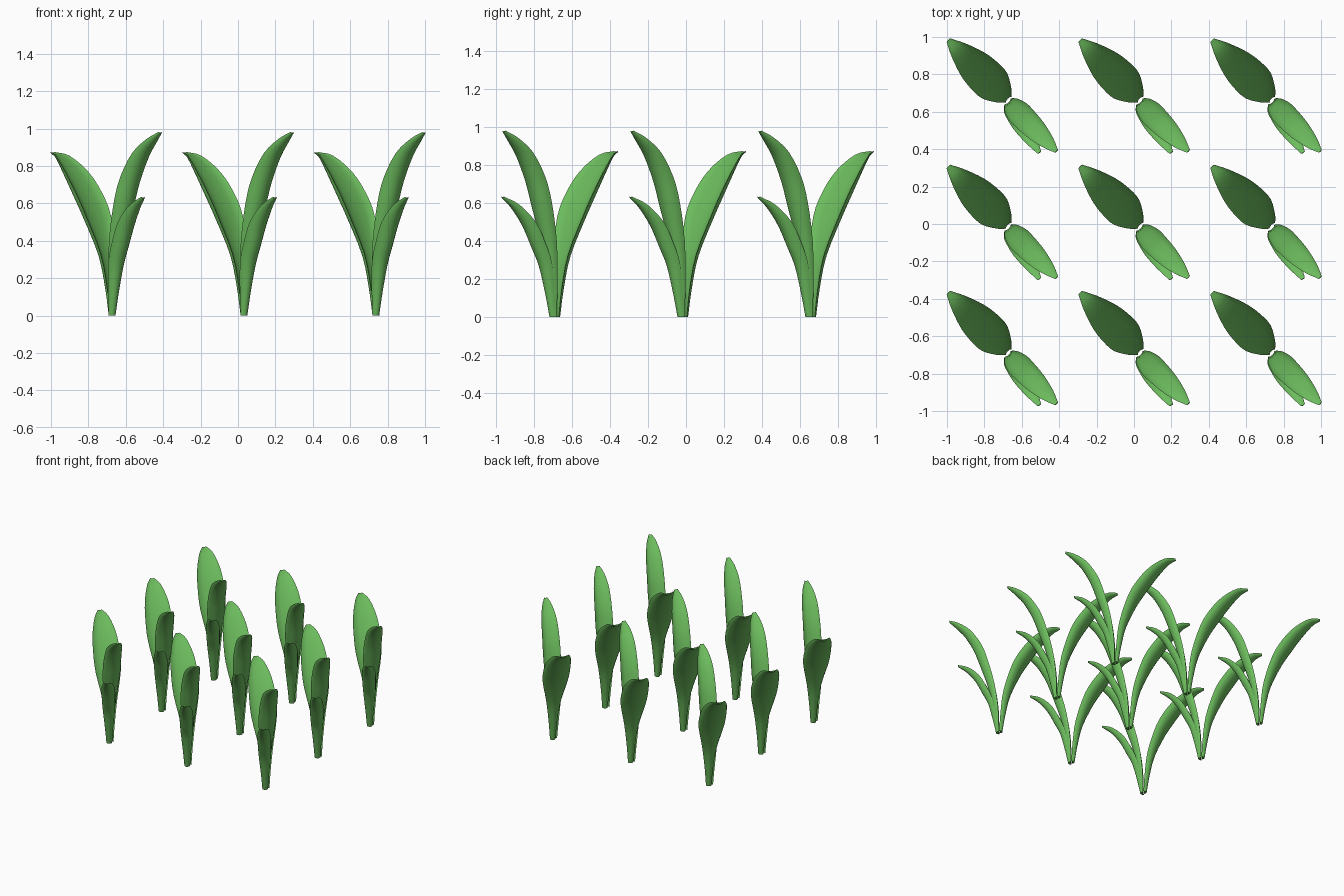
import bpy, bmesh, math
from mathutils import Vector

if "Cube" in bpy.data.objects:
    bpy.data.objects.remove(bpy.data.objects["Cube"])

green = bpy.data.materials.new("leaf_green")
green.diffuse_color = (0.15, 0.5, 0.11, 1)
green.use_nodes = True
green.node_tree.nodes["Principled BSDF"].inputs["Base Color"].default_value = green.diffuse_color

PITCH_X, PITCH_Y = 0.705, 0.675
STEPS = 3          # rings between control rows
OUTER, INNER = 10, 6

# name: root (x, y), heading (x, y), rows of (reach, height, half width, bulge)
LEAVES = {
    "back_leaf": ((0.035, -0.01), (-0.325, 0.32), [
        (0, 0, .02, .022), (.01, .15, .032, .035), (.035, .33, .055, .05),
        (.105, .53, .095, .065), (.18, .66, .1, .068), (.27, .77, .088, .055),
        (.375, .855, .052, .03), (.452, .875, .014, .01)]),
    "tall_leaf": ((0.03, -0.02), (0.26, -0.265), [
        (0, 0, .02, .02), (.005, .2, .03, .035), (.03, .4, .05, .052),
        (.08, .6, .065, .065), (.13, .74, .065, .065), (.215, .87, .058, .05),
        (.305, .945, .038, .03), (.37, .982, .012, .01)]),
    "short_leaf": ((0.03, -0.025), (0.17, -0.27), [
        (0, 0, .02, .02), (.01, .12, .03, .035), (.035, .28, .045, .05),
        (.08, .39, .05, .055), (.14, .5, .05, .05), (.23, .59, .035, .032),
        (.315, .635, .012, .01)]),
}


def smooth_rows(rows):
    """Catmull-Rom interpolation of the control rows."""
    p = [Vector(r) for r in rows]
    p = [p[0] * 2 - p[1]] + p + [p[-1] * 2 - p[-2]]
    out = []
    for a, b, c, d in zip(p, p[1:], p[2:], p[3:]):
        for i in range(STEPS):
            t = i / STEPS
            out.append(0.5 * (2 * b + (c - a) * t + (2 * a - 5 * b + 4 * c - d) * t * t
                              + (3 * b - a - 3 * c + d) * t ** 3))
    return out + [p[-2]]


def make_leaf(name, root, heading, rows):
    """Loft a crescent section (round back, shallow hollow inside) along the arch."""
    rows = smooth_rows(rows)
    h = Vector((heading[0], heading[1], 0)).normalized()
    side = Vector((-h.y, h.x, 0))
    bm = bmesh.new()
    rings = []
    for i, (r, z, w, d) in enumerate(rows):
        a, b = rows[max(i - 1, 0)], rows[min(i + 1, len(rows) - 1)]
        t = (b[0] - a[0], b[1] - a[1])
        n = math.hypot(*t)
        back = (h * t[1] - Vector((0, 0, t[0]))) / n
        if i == 0:
            back = h          # level foot on the ground
        centre = Vector((root[0], root[1], z)) + h * r
        ring = []
        for k in range(OUTER + 1):
            q = math.pi * k / OUTER
            ring.append(centre + side * w * math.cos(q) + back * d * math.sin(q))
        for k in range(1, INNER):
            q = math.pi * (1 - k / INNER)
            ring.append(centre + side * w * math.cos(q) + back * d * 0.32 * math.sin(q))
        rings.append([bm.verts.new(v) for v in ring])
    m = len(rings[0])
    for lo, hi in zip(rings, rings[1:]):
        for k in range(m):
            bm.faces.new((lo[k], lo[(k + 1) % m], hi[(k + 1) % m], hi[k]))
    bm.faces.new(rings[0])
    bm.faces.new(rings[-1])
    bmesh.ops.recalc_face_normals(bm, faces=bm.faces)
    mesh = bpy.data.meshes.new(name)
    bm.to_mesh(mesh)
    bm.free()
    mesh.materials.append(green)
    return mesh


# Three leaves per sprout, planted on a 3 x 3 grid
for name, (root, heading, rows) in LEAVES.items():
    mesh = make_leaf(name, root, heading, rows)
    for ix in (-1, 0, 1):
        for iy in (-1, 0, 1):
            ob = bpy.data.objects.new(f"{name}_{ix + 2}_{iy + 2}", mesh)
            ob.location = (ix * PITCH_X, iy * PITCH_Y, 0)
            bpy.context.collection.objects.link(ob)
    bpy.ops.object.select_all(action='DESELECT')
    ob.select_set(True)
    bpy.context.view_layer.objects.active = ob
    bpy.ops.object.shade_smooth_by_angle(angle=math.radians(50))
